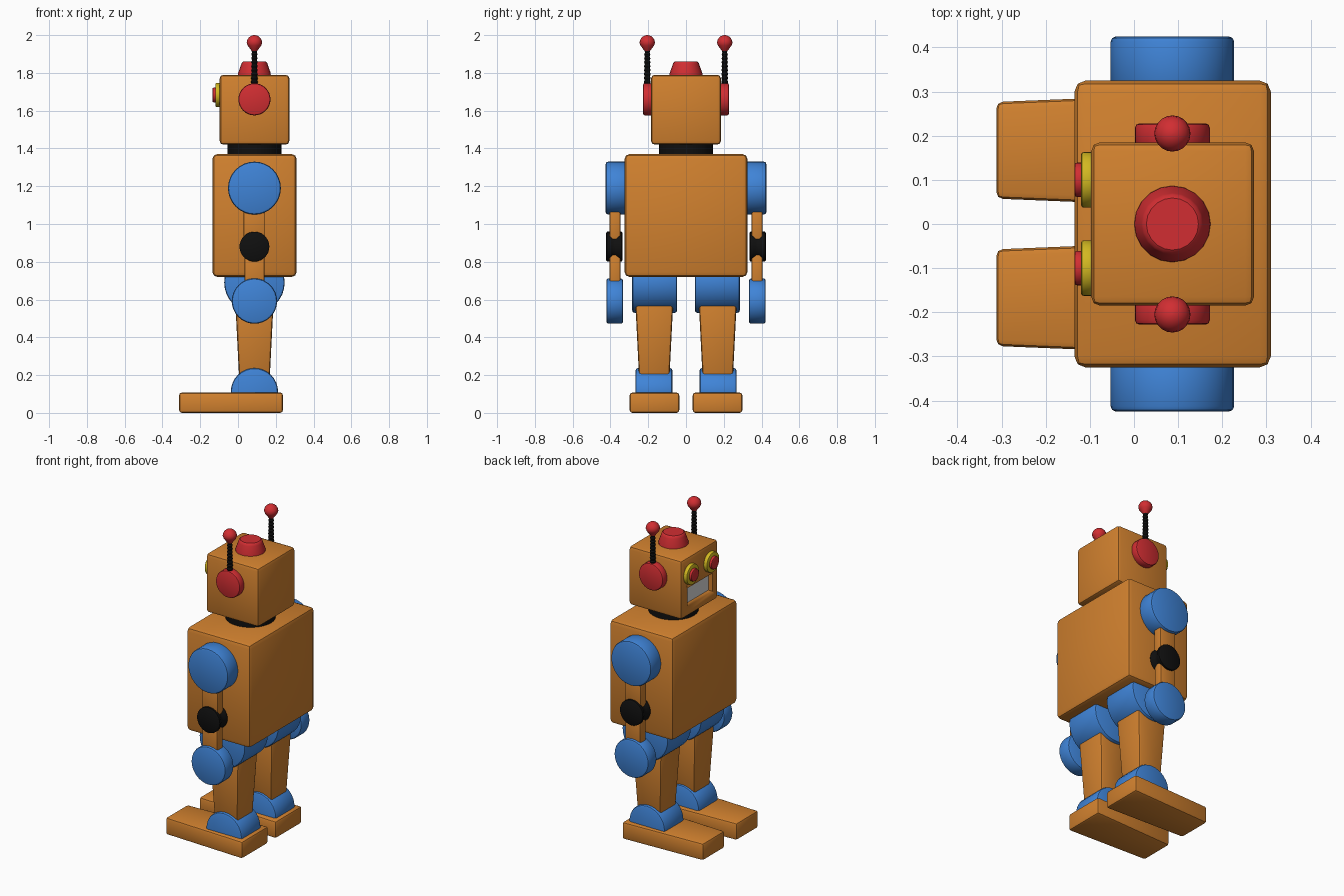
import bpy, bmesh, math
from mathutils import Matrix, Vector

if "Cube" in bpy.data.objects:
    bpy.data.objects.remove(bpy.data.objects["Cube"])

CX = 0.087  # body axis; the robot looks towards -x


def material(name, rgb):
    m = bpy.data.materials.new(name)
    m.diffuse_color = (*rgb, 1)
    m.use_nodes = True
    m.node_tree.nodes["Principled BSDF"].inputs["Base Color"].default_value = m.diffuse_color
    return m


ORANGE = material("orange", (0.64, 0.22, 0.028))
BLUE = material("blue", (0.05, 0.23, 0.68))
RED = material("red", (0.64, 0.027, 0.032))
YELLOW = material("yellow", (0.64, 0.48, 0.015))
BLACK = material("black", (0.005, 0.005, 0.005))
WHITE = material("light grey", (0.7, 0.7, 0.7))


def finish(bm, name, mat, bevel=0.0):
    bmesh.ops.recalc_face_normals(bm, faces=bm.faces)
    me = bpy.data.meshes.new(name)
    bm.to_mesh(me)
    bm.free()
    me.materials.append(mat)
    ob = bpy.data.objects.new(name, me)
    bpy.context.collection.objects.link(ob)
    bpy.ops.object.select_all(action='DESELECT')
    ob.select_set(True)
    bpy.context.view_layer.objects.active = ob
    if bevel:
        b = ob.modifiers.new("bevel", 'BEVEL')
        b.width, b.segments = bevel, 2
        bpy.ops.object.modifier_apply(modifier="bevel")
    bpy.ops.object.shade_smooth_by_angle(angle=math.radians(35))
    return ob


def block(name, mat, x, y, z, bevel=0.015, shape=None):
    """Box from ranges; shape(v) can taper its corners."""
    bm = bmesh.new()
    bmesh.ops.create_cube(bm, size=1)
    for v in bm.verts:
        v.co = Vector([r[0] + (c + 0.5) * (r[1] - r[0]) for c, r in zip(v.co, (x, y, z))])
        if shape:
            shape(v)
    return finish(bm, name, mat, bevel)


def lathe(name, mat, profile, loc, axis=(0, 0, 1), sides=32, cut_z=None):
    """Turn (radius, height) points around an axis."""
    bm = bmesh.new()
    rot = Vector((0, 0, 1)).rotation_difference(Vector(axis)).to_matrix().to_4x4()
    rings = [[bm.verts.new((r * math.cos(a), r * math.sin(a), h))
              for a in (2 * math.pi * i / sides for i in range(sides))] for r, h in profile]
    for lo, hi in zip(rings, rings[1:]):
        for i in range(sides):
            j = (i + 1) % sides
            bm.faces.new((lo[i], lo[j], hi[j], hi[i]))
    bm.faces.new(rings[0][::-1])
    bm.faces.new(rings[-1])
    bm.transform(Matrix.Translation(loc) @ rot)
    if cut_z is not None:
        cut = bmesh.ops.bisect_plane(bm, geom=bm.verts[:] + bm.edges[:] + bm.faces[:],
                                     plane_co=(0, 0, cut_z), plane_no=(0, 0, -1), clear_outer=True)
        bmesh.ops.holes_fill(bm, edges=[e for e in cut["geom_cut"] if isinstance(e, bmesh.types.BMEdge)])
    return finish(bm, name, mat)


def disc(r, h0, h1, b=0.012):
    """Profile of a disc with softened rims."""
    k = b * 0.3
    return [(r - b, h0), (r - k, h0 + k), (r, h0 + b), (r, h1 - b), (r - k, h1 - k), (r - b, h1)]


# Torso, neck, head
block("torso", ORANGE, (-0.135, 0.31), (-0.325, 0.325), (0.72, 1.37), 0.025)
lathe("neck", BLACK, [(0.143, 1.36), (0.143, 1.43)], (CX, 0, 0))
head = block("head", ORANGE, (-0.097, 0.272), (-0.185, 0.185), (1.42, 1.79), 0.02)

# Mouth recess with a pale panel at its back
cutter = block("mouth_cutter", ORANGE, (-0.15, -0.06), (-0.125, 0.125), (1.485, 1.6), 0)
mod = head.modifiers.new("mouth", 'BOOLEAN')
mod.operation, mod.solver, mod.object = 'DIFFERENCE', 'EXACT', cutter
bpy.context.view_layer.objects.active = head
bpy.ops.object.modifier_apply(modifier="mouth")
bpy.data.objects.remove(cutter)
block("mouth_panel", WHITE, (-0.068, -0.059), (-0.124, 0.124), (1.486, 1.599), 0)

# Lamp on top of the head
lathe("top_lamp", RED, [(0.087, 1.78), (0.086, 1.8), (0.07, 1.845), (0.067, 1.854), (0.059, 1.86)],
      (CX, 0, 0), sides=20)

for s, side in ((-1, "right"), (1, "left")):
    out = (0, s, 0)

    def yr(a, b):
        return tuple(sorted((s * a, s * b)))

    # Eyes
    lathe(side + "_eye_ring", YELLOW, disc(0.063, 0.09, 0.12, 0.006), (0, s * 0.1, 1.683), (-1, 0, 0))
    lathe(side + "_eye", RED, disc(0.039, 0.11, 0.135, 0.006), (0, s * 0.1, 1.683), (-1, 0, 0))

    # Ear and antenna
    lathe(side + "_ear", RED, disc(0.085, 0.175, 0.228, 0.01), (CX, 0, 1.66), out)
    rod = [(0.012 + 0.004 * (i % 2) + 0.003 * (1 - i / 20), 1.72 + 0.0105 * i) for i in range(21)]
    lathe(side + "_antenna_rod", BLACK, rod, (CX, s * 0.205, 0), sides=12)
    tip = [(0.014, 1.915), (0.022, 1.926), (0.036, 1.945)]
    tip += [(0.041 * math.cos(a), 1.959 + 0.041 * math.sin(a))
            for a in (math.radians(d) for d in (0, 20, 40, 60, 75, 87))]
    lathe(side + "_antenna_tip", RED, tip, (CX, s * 0.205, 0), sides=20)

    # Arm
    lathe(side + "_shoulder", BLUE, disc(0.14, 0.31, 0.425), (CX, 0, 1.19), out)
    block(side + "_upper_arm", ORANGE, (0.03, 0.144), yr(0.348, 0.406), (0.9, 1.12), 0.008)
    block(side + "_forearm", ORANGE, (0.034, 0.14), yr(0.348, 0.406), (0.65, 0.86), 0.008)
    lathe(side + "_elbow", BLACK,
          [(0.07, 0.335), (0.079, 0.341), (0.079, 0.355), (0.07, 0.37), (0.07, 0.388),
           (0.079, 0.403), (0.079, 0.418), (0.07, 0.424)], (CX, 0, 0.88), out)
    lathe(side + "_hand", BLUE, disc(0.12, 0.333, 0.422), (CX, 0, 0.592), out)

    # Leg
    lathe(side + "_hip", BLUE, disc(0.16, 0.047, 0.285), (CX, 0, 0.69), out)

    def taper_leg(v):
        k = 1 if v.co.z > 0.3 else 0.78
        v.co.x = CX + (v.co.x - CX) * k
        v.co.y = s * 0.168 + (v.co.y - s * 0.168) * k

    block(side + "_leg", ORANGE, (CX - 0.103, CX + 0.103), yr(0.066, 0.27), (0.17, 0.62), 0.015, taper_leg)
    lathe(side + "_ankle", BLUE, disc(0.125, 0.072, 0.267), (CX, 0, 0.112), out, cut_z=0.09)

    # Foot, slightly narrower at the toe
    def taper_foot(v):
        if v.co.x < 0:
            v.co.y = s * 0.167 + (v.co.y - s * 0.167) * 0.83

    block(side + "_foot", ORANGE, (-0.312, 0.238), yr(0.035, 0.299), (0, 0.108), 0.015, taper_foot)
